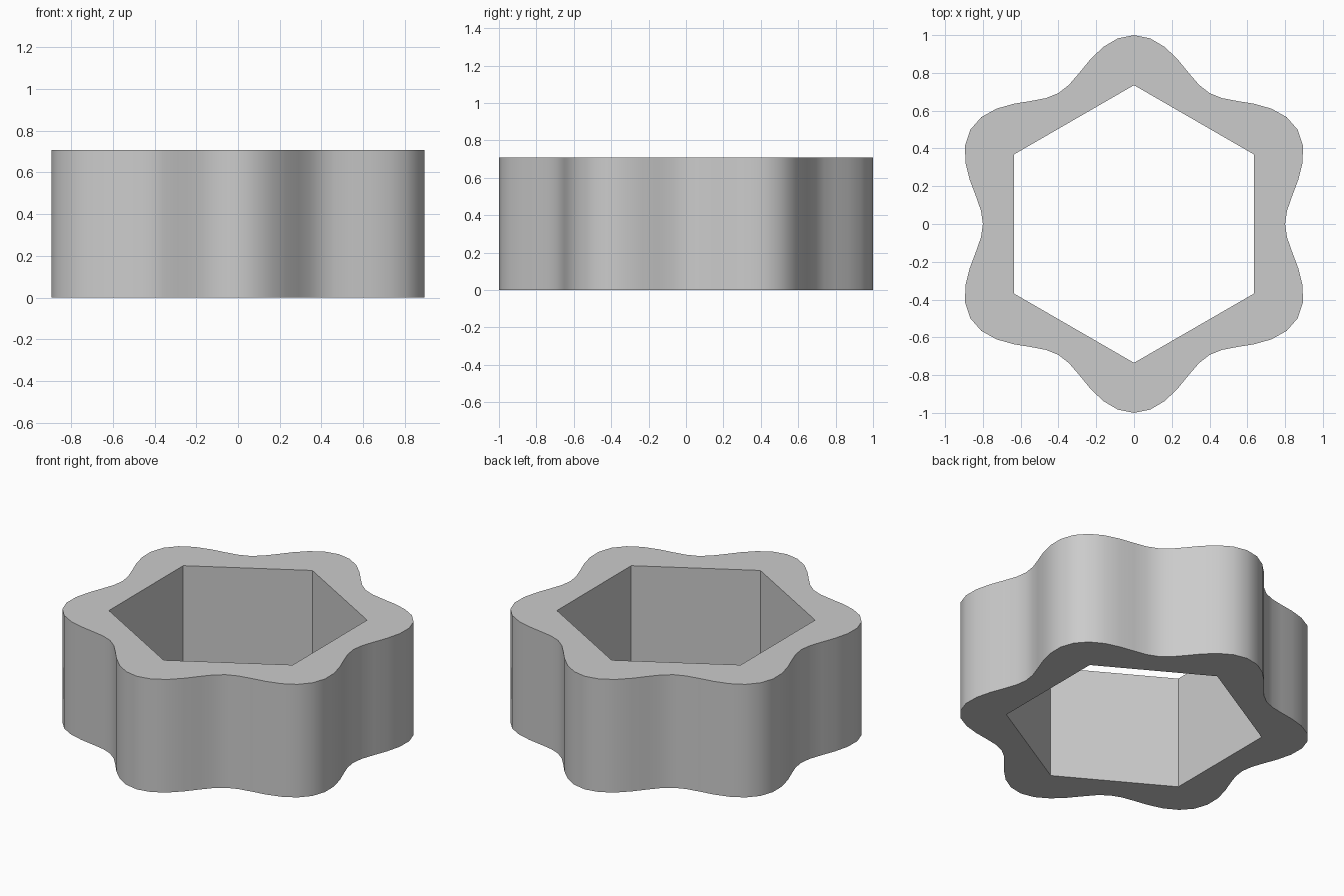
import bpy
import bmesh
from math import cos, sin, pi, radians

HEIGHT = 0.708
HOLE_RADIUS = 0.735
STEPS = 12  # outline segments per lobe

cube = bpy.data.objects.get("Cube")
if cube:
    bpy.data.objects.remove(cube, do_unlink=True)

# Single grey material
grey = bpy.data.materials.new("plain grey")
grey.use_nodes = True
colour = (0.6, 0.6, 0.6, 1.0)
grey.diffuse_color = colour
grey.node_tree.nodes["Principled BSDF"].inputs["Base Color"].default_value = colour


def polar(radius, angle):
    return (radius * cos(angle), radius * sin(angle), 0)


bm = bmesh.new()

# Wavy six-lobed outline around a hexagonal hole, both starting on a lobe
count = 6 * STEPS
outer = []
for i in range(count):
    turn = 2 * pi * i / count
    outer.append(bm.verts.new(polar(0.9 + 0.1 * cos(6 * turn), turn + pi / 6)))
inner = [bm.verts.new(polar(HOLE_RADIUS, pi / 6 + k * pi / 3)) for k in range(6)]

# One flat section per side of the hole
for k in range(6):
    arc = [outer[(k * STEPS + j) % count] for j in range(STEPS + 1)]
    bm.faces.new(arc + [inner[(k + 1) % 6], inner[k]])

# Extrude the ring upward into a solid
ring = bmesh.ops.extrude_face_region(bm, geom=bm.faces[:], use_keep_orig=True)
top = [g for g in ring["geom"] if isinstance(g, bmesh.types.BMVert)]
bmesh.ops.translate(bm, verts=top, vec=(0, 0, HEIGHT))
bmesh.ops.recalc_face_normals(bm, faces=bm.faces[:])

mesh = bpy.data.meshes.new("lobed_nut")
bm.to_mesh(mesh)
bm.free()
mesh.materials.append(grey)
nut = bpy.data.objects.new("lobed_nut", mesh)
bpy.context.collection.objects.link(nut)

# Smooth wavy wall with crisp rims and hole corners
bpy.ops.object.select_all(action="DESELECT")
nut.select_set(True)
bpy.context.view_layer.objects.active = nut
bpy.ops.object.shade_smooth_by_angle(angle=radians(35))
